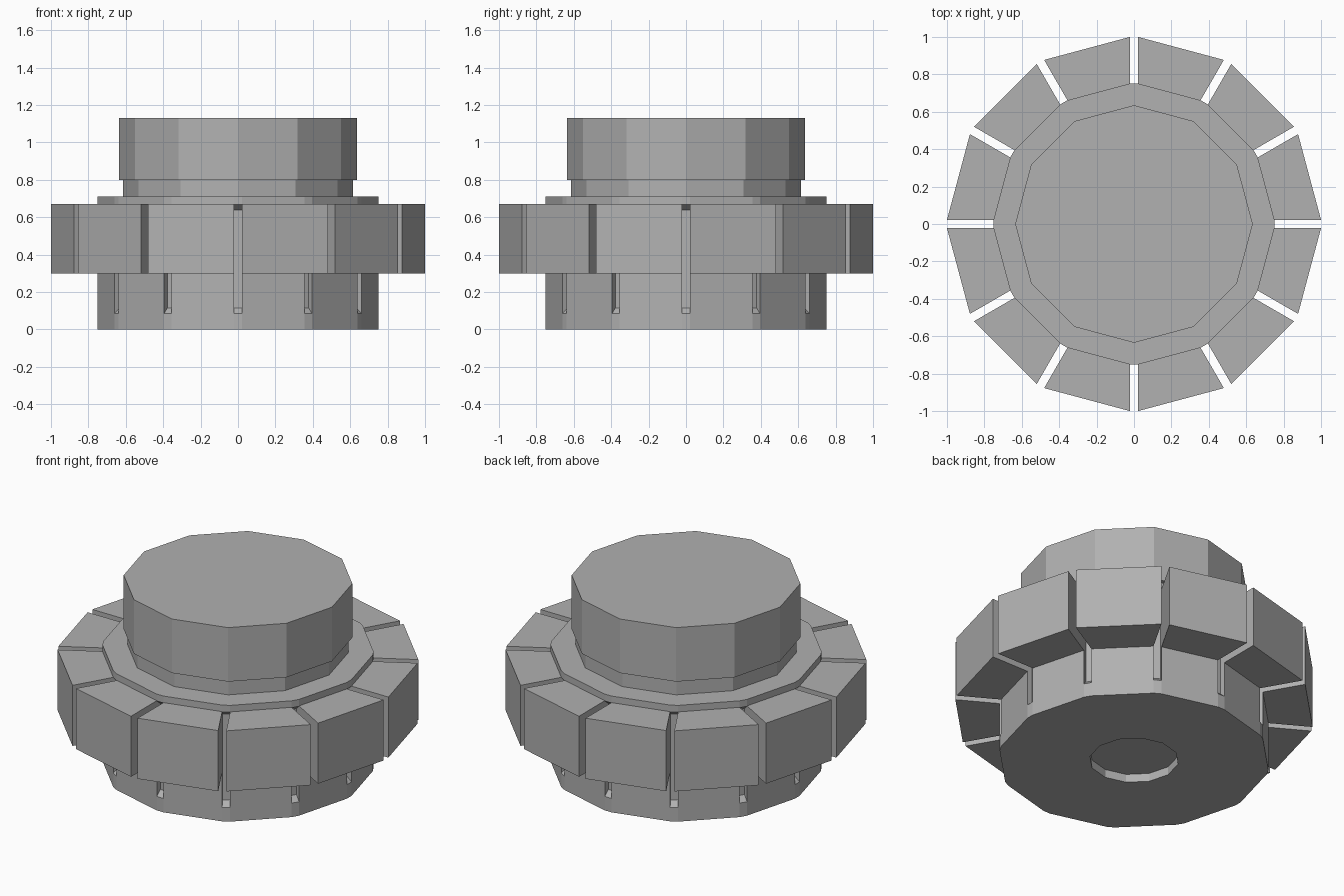
import bpy, bmesh
from math import sin, cos, pi
from mathutils import Vector

if "Cube" in bpy.data.objects:
    bpy.data.objects.remove(bpy.data.objects["Cube"])

N = 12            # sides of every turned part
GAP = 0.0225      # half width of the slots
STEP = 2 * pi / N

grey = bpy.data.materials.new("dark_grey")
grey.diffuse_color = (0.44, 0.44, 0.44, 1)
grey.use_nodes = True
grey.node_tree.nodes["Principled BSDF"].inputs["Base Color"].default_value = grey.diffuse_color


def finish(name, bm):
    bmesh.ops.recalc_face_normals(bm, faces=bm.faces[:])
    me = bpy.data.meshes.new(name)
    bm.to_mesh(me)
    bm.free()
    me.materials.append(grey)
    ob = bpy.data.objects.new(name, me)
    bpy.context.collection.objects.link(ob)
    return ob


def polar(r, a, z=0.0):
    return Vector((r * cos(a), r * sin(a), z))


def lathe(name, profile):
    """Twelve-sided solid from (radius, z) points, closed at both ends."""
    bm = bmesh.new()
    rings = [[bm.verts.new(polar(r, i * STEP, z)) for i in range(N)] for r, z in profile]
    for lo, hi in zip(rings, rings[1:]):
        for i in range(N):
            j = (i + 1) % N
            bm.faces.new((lo[i], lo[j], hi[j], hi[i]))
    bm.faces.new(rings[0])
    bm.faces.new(rings[-1])
    return finish(name, bm)


def add_prism(bm, lower, upper):
    """Closed prism between two matching outlines."""
    a = [bm.verts.new(p) for p in lower]
    b = [bm.verts.new(p) for p in upper]
    bm.faces.new(a)
    bm.faces.new(b)
    for i in range(len(a)):
        j = (i + 1) % len(a)
        bm.faces.new((a[i], a[j], b[j], b[i]))


# Hub: recessed underside, drum, neck and cap in one profile
hub = lathe("hub", [(0.247, 0.05), (0.247, 0), (0.757, 0), (0.757, 0.71),
                    (0.615, 0.71), (0.615, 0.80), (0.635, 0.80), (0.635, 1.13)])

# Each drum corner is flattened and gets a shallow groove with sloped ends
groove = [(0.717, 0.115), (0.717, 0.64), (0.751, 0.668), (0.751, 0.75),
          (0.8, 0.75), (0.8, -0.05), (0.751, -0.05), (0.751, 0.085)]
bm = bmesh.new()
for k in range(N):
    side = polar(GAP, k * STEP + pi / 2)
    pts = [polar(r, k * STEP, z) for r, z in groove]
    add_prism(bm, [p - side for p in pts], [p + side for p in pts])
cutter = finish("groove_cutter", bm)
cutter.hide_render = True
cutter.hide_set(True)
mod = hub.modifiers.new("grooves", 'BOOLEAN')
mod.operation = 'DIFFERENCE'
mod.solver = 'EXACT'
mod.object = cutter

# Ring of twelve separate tread blocks
bm = bmesh.new()
for k in range(N):
    def edge(r):
        p, q = polar(r, k * STEP), polar(r, (k + 1) * STEP)
        t = 2 * GAP / r
        return p.lerp(q, t), p.lerp(q, 1 - t)
    (i0, i1), (o0, o1) = edge(0.75), edge(1.006)
    outline = [i0, o0, o1, i1]
    add_prism(bm, [p + Vector((0, 0, 0.30)) for p in outline],
              [p + Vector((0, 0, 0.67)) for p in outline])
finish("tread_blocks", bm)
